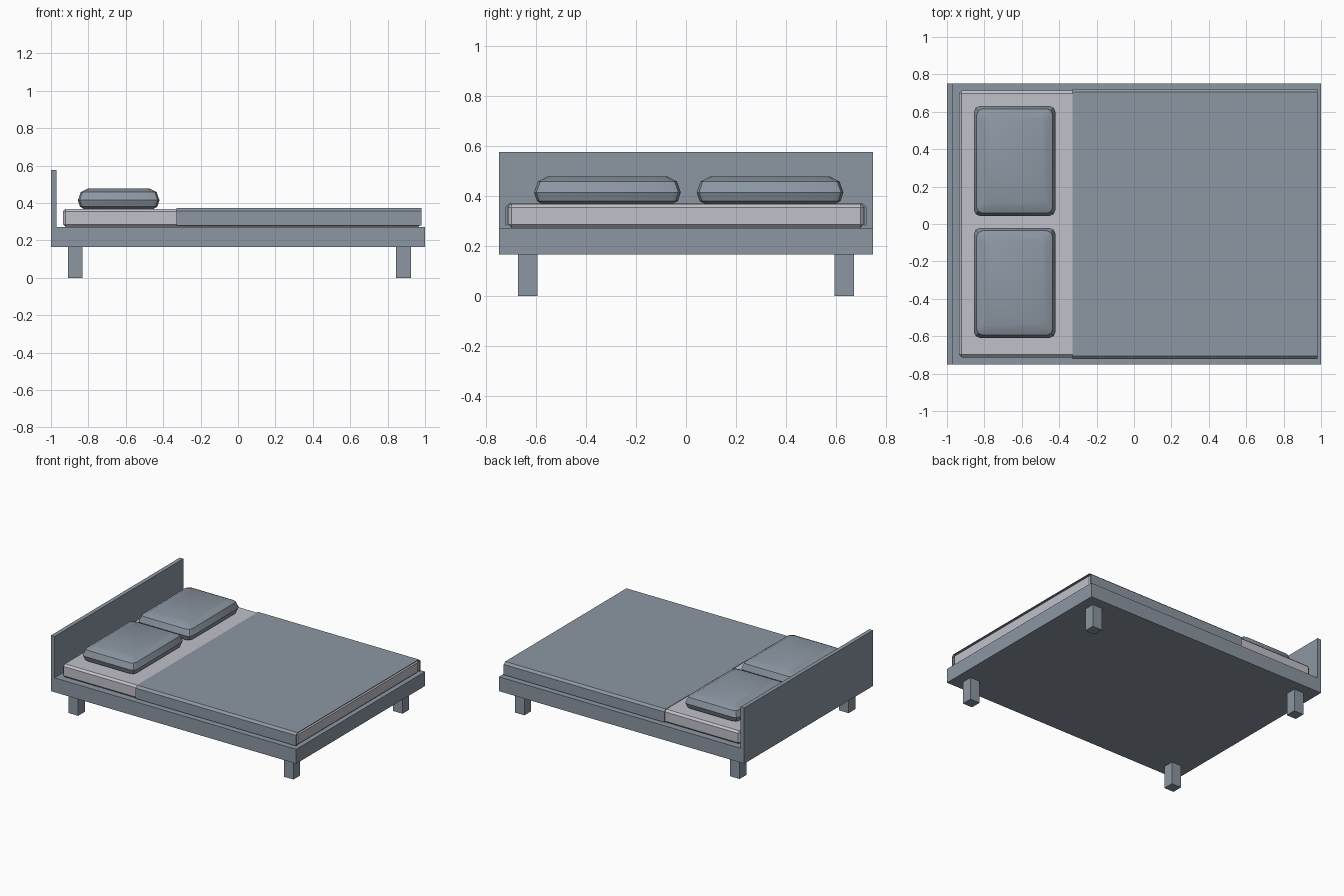
import bpy, bmesh
from math import cos, sin, pi

if "Cube" in bpy.data.objects:
    bpy.data.objects.remove(bpy.data.objects["Cube"])


def material(name, rgb):
    mat = bpy.data.materials.new(name)
    mat.diffuse_color = (*rgb, 1)
    mat.use_nodes = True
    mat.node_tree.nodes["Principled BSDF"].inputs["Base Color"].default_value = mat.diffuse_color
    return mat


SLATE = material("slate", (0.262, 0.307, 0.362))
PALE = material("pale_fabric", (0.53, 0.53, 0.59))


def add_object(name, bm, mat):
    bmesh.ops.recalc_face_normals(bm, faces=bm.faces)
    mesh = bpy.data.meshes.new(name)
    bm.to_mesh(mesh)
    bm.free()
    mesh.materials.append(mat)
    ob = bpy.data.objects.new(name, mesh)
    bpy.context.collection.objects.link(ob)
    return ob


def loft(name, rings, mat=SLATE):
    """Skin a list of equal-length closed rings and cap both ends."""
    bm = bmesh.new()
    rows = [[bm.verts.new(p) for p in ring] for ring in rings]
    n = len(rows[0])
    for a, b in zip(rows, rows[1:]):
        for i in range(n):
            j = (i + 1) % n
            bm.faces.new((a[i], a[j], b[j], b[i]))
    bm.faces.new(rows[0])
    bm.faces.new(rows[-1])
    return add_object(name, bm, mat)


def box(name, x0, x1, y0, y1, z0, z1, mat=SLATE):
    return loft(name, [[(x0, y0, z), (x1, y0, z), (x1, y1, z), (x0, y1, z)]
                       for z in (z0, z1)], mat)


def rounded_rect(cx, cy, hx, hy, r, z, seg=2):
    pts = []
    for k, (sx, sy) in enumerate(((1, 1), (-1, 1), (-1, -1), (1, -1))):
        for i in range(seg + 1):
            a = (k + i / seg) * pi / 2
            pts.append((cx + sx * (hx - r) + r * cos(a),
                        cy + sy * (hy - r) + r * sin(a), z))
    return pts


# Bed base and headboard: one L-shaped profile across the width
profile = [(-1, 0.166), (1, 0.166), (1, 0.272), (-0.97, 0.272),
           (-0.97, 0.577), (-1, 0.577)]
loft("frame_and_headboard", [[(x, y, z) for x, z in profile] for y in (-0.75, 0.75)])

# Four square legs
for end, x in (("head", -0.87), ("foot", 0.885)):
    for side, y in (("left", -0.635), ("right", 0.635)):
        box(f"{end}_leg_{side}", x - 0.039, x + 0.039, y - 0.039, y + 0.039, 0, 0.166)

# Mattress with small bevelled edges
mattress = box("mattress", -0.936, 0.979, -0.713, 0.713, 0.272, 0.369, PALE)
bev = mattress.modifiers.new("edges", 'BEVEL')
bev.width = 0.014
bev.segments = 1

# Blanket: thin sheet folded down both sides, open at the ends
outer = [(-0.723, 0.281), (-0.723, 0.358), (-0.706, 0.373)]
inner = [(-0.716, 0.281), (-0.716, 0.356), (-0.702, 0.3695)]
mirror = lambda pts: [(-y, z) for y, z in reversed(pts)]
section = outer + mirror(outer) + list(reversed(inner + mirror(inner)))
loft("blanket", [[(x, y, z) for y, z in section] for x in (-0.33, 0.98)])

# Two soft pillows: rounded rectangles stacked with varying inset
layers = [(0.368, 0.032), (0.381, 0.011), (0.415, 0.0),
          (0.458, 0.015), (0.479, 0.055)]
for side, y in (("left", -0.315), ("right", 0.337)):
    pillow = loft(f"pillow_{side}", [
        rounded_rect(-0.638, y, 0.218 - d, 0.294 - d, 0.032, z) for z, d in layers])
    bpy.ops.object.select_all(action='DESELECT')
    pillow.select_set(True)
    bpy.context.view_layer.objects.active = pillow
    bpy.ops.object.shade_smooth_by_angle(angle=0.5)
